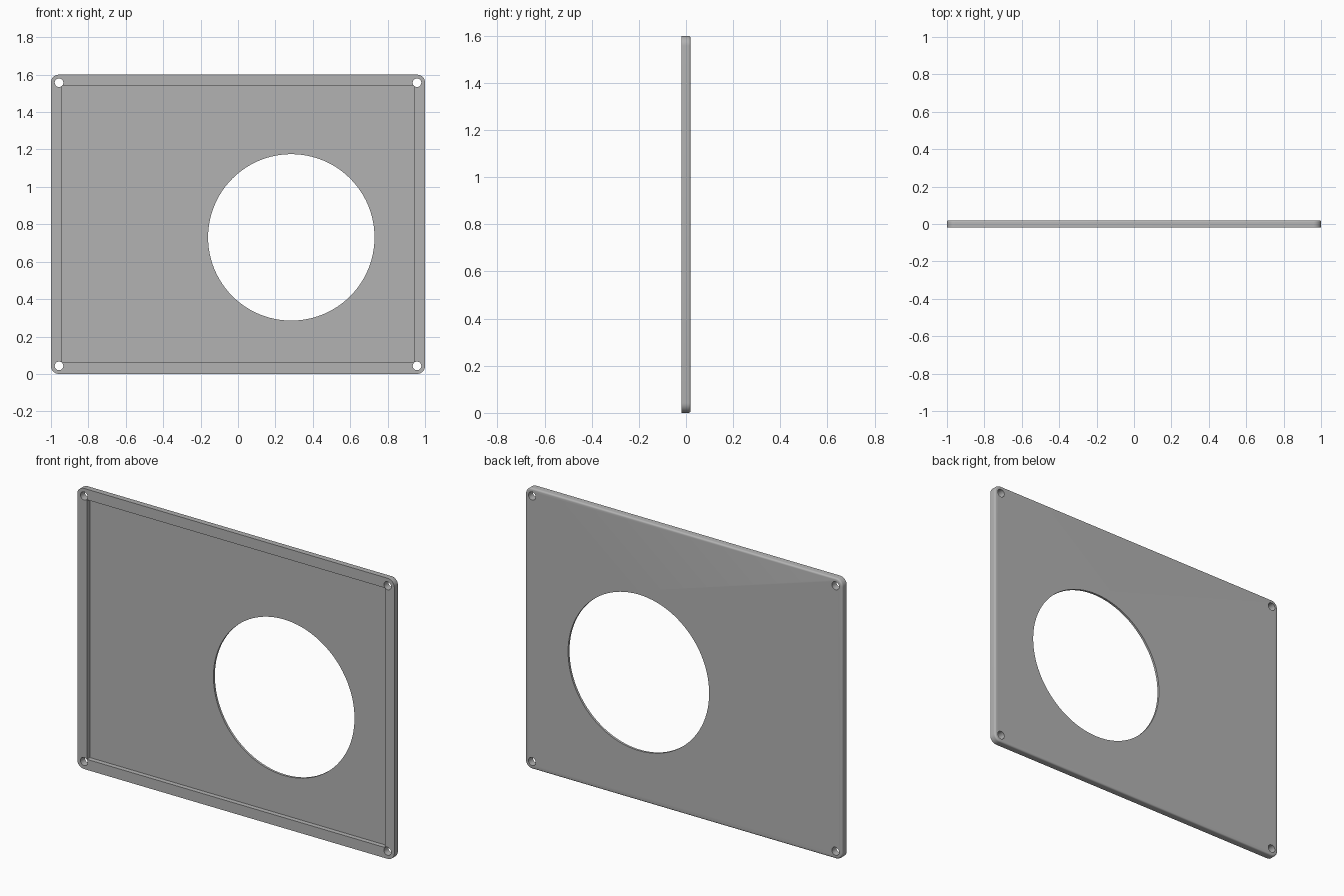
import bpy, bmesh, math
from mathutils import Matrix, Vector

default = bpy.data.objects.get("Cube")
if default:
    bpy.data.objects.remove(default, do_unlink=True)

W, H, T = 2.0, 1.6, 0.04      # panel size
RIM, SKIN = 0.06, 0.013       # border width, thickness of the recessed sheet
CORNER = 0.042

grey = bpy.data.materials.new("panel grey")
grey.use_nodes = True
colour = (0.45, 0.45, 0.45, 1)
grey.diffuse_color = colour
grey.node_tree.nodes["Principled BSDF"].inputs["Base Color"].default_value = colour


def make_object(name, bm):
    mesh = bpy.data.meshes.new(name)
    bmesh.ops.recalc_face_normals(bm, faces=bm.faces)
    bm.to_mesh(mesh)
    bm.free()
    mesh.materials.append(grey)
    obj = bpy.data.objects.new(name, mesh)
    bpy.context.collection.objects.link(obj)
    return obj


def box(size, centre):
    bm = bmesh.new()
    bmesh.ops.create_cube(bm, size=1, matrix=Matrix.Translation(centre) @ Matrix.Diagonal((*size, 1)))
    return bm


def drill(name, x, z, radius, sides):
    bm = bmesh.new()
    matrix = Matrix.Translation((x, 0, z)) @ Matrix.Rotation(math.pi / 2, 4, 'X')
    bmesh.ops.create_cone(bm, cap_ends=True, segments=sides, radius1=radius,
                          radius2=radius, depth=1, matrix=matrix)
    return make_object(name, bm)


# Panel body: rounded corners, then softened back edges
bm = box((W, T, H), (0, 0, H / 2))
uprights = [e for e in bm.edges if abs(e.verts[0].co.y - e.verts[1].co.y) > T / 2]
bmesh.ops.bevel(bm, geom=uprights, offset=CORNER, segments=8, profile=0.5, affect='EDGES')
back = [e for e in bm.edges if all(v.co.y > T / 2 - 0.001 for v in e.verts)]
bmesh.ops.bevel(bm, geom=back, offset=0.01, segments=4, profile=0.5, affect='EDGES')
panel = make_object("panel", bm)

# Cutters: front recess, large round opening, four screw holes
depth = T - SKIN
cutters = [make_object("recess_cutter", box((W - 2 * RIM, 2 * depth, H - 2 * RIM), Vector((0, -T / 2, H / 2)))),
           drill("opening_cutter", 0.285, 0.73, 0.445, 96)]
for x in (-0.957, 0.957):
    for z in (0.043, H - 0.043):
        cutters.append(drill("screw_hole_cutter", x, z, 0.023, 32))

bpy.context.view_layer.objects.active = panel
for cutter in cutters:
    cutter.hide_render = True
    mod = panel.modifiers.new("cut", 'BOOLEAN')
    mod.operation = 'DIFFERENCE'
    mod.solver = 'EXACT'
    mod.object = cutter
    bpy.ops.object.modifier_apply(modifier=mod.name)
    bpy.data.objects.remove(cutter, do_unlink=True)

# Smooth the curved walls, keep the edges crisp
bpy.ops.object.select_all(action='DESELECT')
panel.select_set(True)
bpy.ops.object.shade_smooth_by_angle(angle=math.radians(30))
